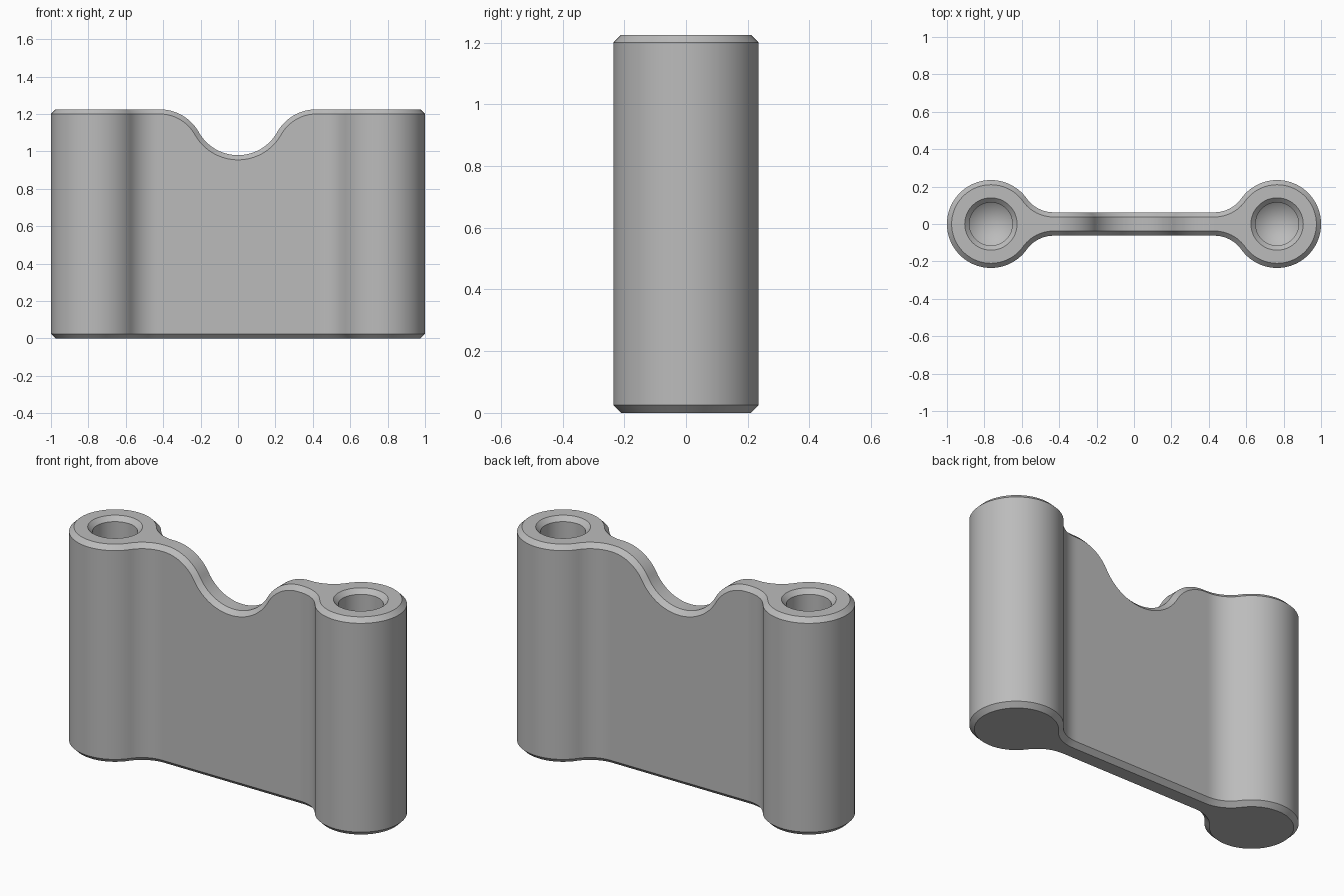
import bpy, bmesh, math

if "Cube" in bpy.data.objects:
    bpy.data.objects.remove(bpy.data.objects["Cube"])

H, C = 1.225, 0.025              # overall height, chamfer
HX, HR = 0.765, 0.235            # boss centre and radius
W, FX = 0.0625, 0.43             # web half thickness, where the fillet starts
DIP, R = 0.245, 0.24             # depth of the saddle, radius of its arcs
S = 2 * R
SX = math.sqrt(S * S - (S - DIP) ** 2)          # where the saddle meets the flat top
TMAX = math.acos((S - DIP) / S)
FR = ((HX - FX) ** 2 + W * W - HR * HR) / (2 * (HR - W))   # fillet radius
FA = math.atan2(W + FR, HX - FX)                # angle of the fillet tangent point


def steps(a, b, n):
    return [a + (b - a) * i / n for i in range(n + 1)]


# Quarter outline from the middle of the web to the boss tip:
# (chamfer-top point, chamfer-bottom point, bottom inset xy)
quarter = []


def add_web(x, z, t):
    n = (-math.sin(t), math.cos(t))
    xo = x - n[0] * C
    quarter.append(((x, W - C, z), (xo, W, z - n[1] * C), (xo, W - C)))


def add_head(x, y, nx, ny):
    i = (x - nx * C, y - ny * C)
    quarter.append(((*i, H), (x, y, H - C), i))


for t in steps(0, TMAX, 20):
    add_web(R * math.sin(t), H - DIP + R - R * math.cos(t), t)
for t in steps(TMAX, 0, 20)[1:]:
    add_web(SX - R * math.sin(t), H - R + R * math.cos(t), t)
n_web = len(quarter)
for a in steps(-math.pi / 2, -FA, 12):          # fillet between web and boss
    add_head(FX + FR * math.cos(a), W + FR + FR * math.sin(a), -math.cos(a), -math.sin(a))
for a in steps(math.pi - FA, 0, 40)[1:]:        # boss
    add_head(HX + HR * math.cos(a), HR * math.sin(a), math.cos(a), math.sin(a))

# Right half of the body: four stacked rings plus caps
loop = [(p, 1) for p in quarter] + [(p, -1) for p in quarter[-2::-1]]
bm = bmesh.new()
rings = [[], [], [], []]
for (top, out, low), s in loop:
    pts = [(*low, 0), (out[0], out[1], C), out, top]
    for ring, (x, y, z) in zip(rings, pts):
        ring.append(bm.verts.new((x, y * s, z)))
count = len(loop)
for lo, hi in zip(rings, rings[1:]):
    for i in range(count - 1):
        bm.faces.new((lo[i], lo[i + 1], hi[i + 1], hi[i]))
for ring in (rings[0], rings[3]):
    for i in range(n_web - 1):
        bm.faces.new((ring[i], ring[i + 1], ring[count - 2 - i], ring[count - 1 - i]))
    bm.faces.new(ring[n_web - 1:count - n_web + 1])
bmesh.ops.recalc_face_normals(bm, faces=bm.faces)


def make_object(name, bm):
    me = bpy.data.meshes.new(name)
    bm.to_mesh(me)
    bm.free()
    ob = bpy.data.objects.new(name, me)
    bpy.context.collection.objects.link(ob)
    mirror = ob.modifiers.new("mirror", 'MIRROR')
    mirror.use_clip = True
    mirror.merge_threshold = 0.0005
    return ob


body = make_object("link_body", bm)

# Blind holes: countersunk mouth, straight bore, conical bottom
bm = bmesh.new()
N, DEPTH = 64, 0.6
prof = [(0.165, H + C), (0.115, H - C), (0.115, H - DEPTH)]
circles = [[bm.verts.new((HX + r * math.cos(2 * math.pi * i / N),
                          r * math.sin(2 * math.pi * i / N), z)) for i in range(N)]
           for r, z in prof]
tip = bm.verts.new((HX, 0, H - DEPTH - 0.09))
bm.faces.new(circles[0])
for a, b in zip(circles, circles[1:]):
    for i in range(N):
        bm.faces.new((a[i], a[i - 1], b[i - 1], b[i]))
for i in range(N):
    bm.faces.new((circles[-1][i], circles[-1][i - 1], tip))
bmesh.ops.recalc_face_normals(bm, faces=bm.faces)
cutter = make_object("hole_cutter", bm)
cutter.hide_render = True

cut = body.modifiers.new("holes", 'BOOLEAN')
cut.operation = 'DIFFERENCE'
cut.solver = 'EXACT'
cut.object = cutter

bpy.context.view_layer.objects.active = body
body.select_set(True)
for m in list(body.modifiers):
    bpy.ops.object.modifier_apply(modifier=m.name)
bpy.data.objects.remove(cutter)
bpy.ops.object.shade_smooth_by_angle(angle=math.radians(25))

grey = bpy.data.materials.new("plain_grey")
grey.diffuse_color = (0.5, 0.5, 0.5, 1)
grey.use_nodes = True
grey.node_tree.nodes["Principled BSDF"].inputs["Base Color"].default_value = grey.diffuse_color
body.data.materials.clear()
body.data.materials.append(grey)
